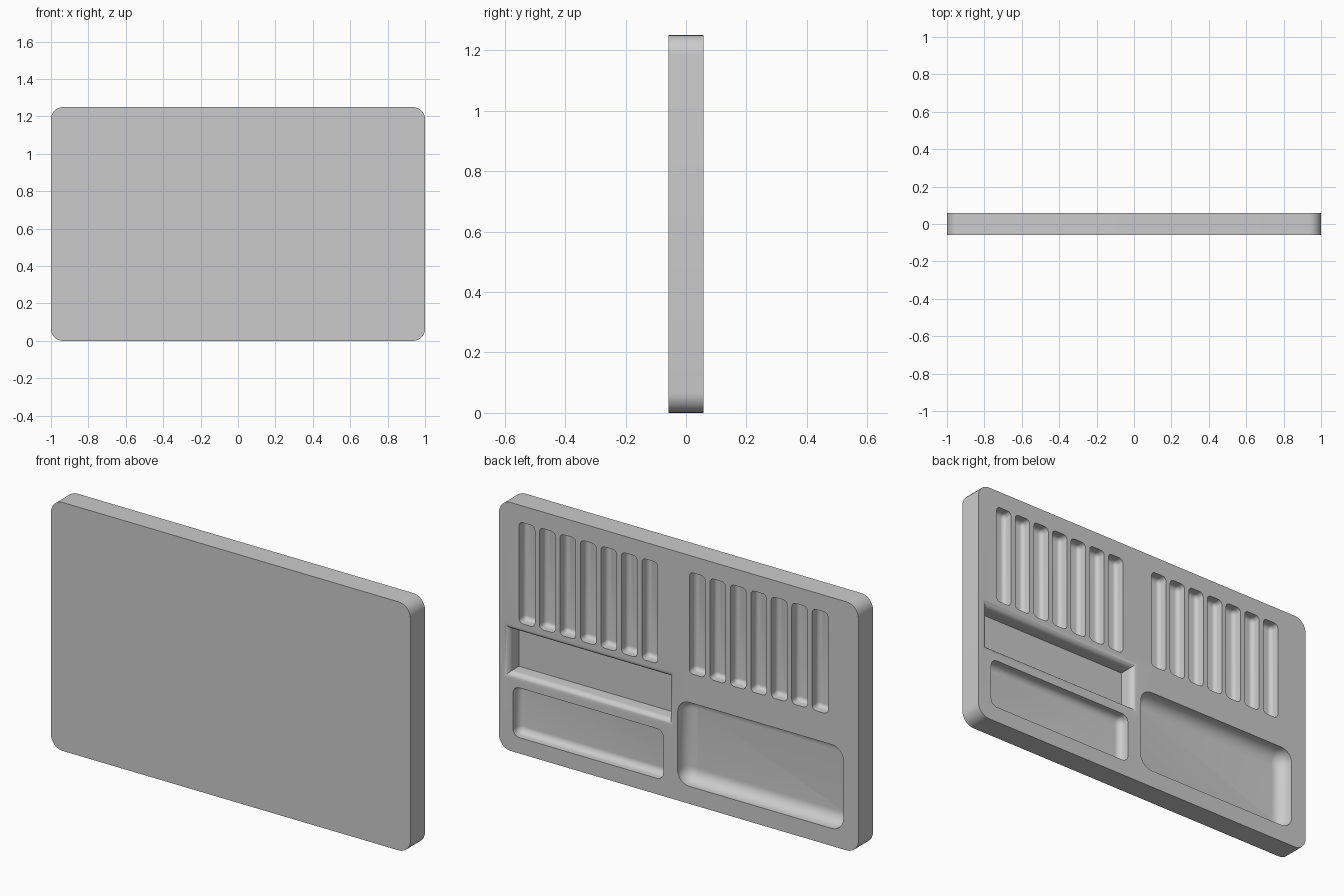
import bpy, bmesh, math

cube = bpy.data.objects.get("Cube")
if cube:
    bpy.data.objects.remove(cube)

BACK, FRONT = 0.058, -0.058
LIFT = 0.05  # how far cutters stand proud of the back

grey = bpy.data.materials.new("plain_grey")
grey.use_nodes = True
colour = (0.6, 0.6, 0.6, 1)
grey.diffuse_color = colour
grey.node_tree.nodes["Principled BSDF"].inputs["Base Color"].default_value = colour


def outline(x0, x1, z0, z1, radius, grow=0.0, steps=8):
    """Rounded rectangle in x and z, grown or shrunk; sharp when radius is 0."""
    x0, x1, z0, z1 = x0 - grow, x1 + grow, z0 - grow, z1 + grow
    r = max(radius + grow, 0.001) if radius else 0
    points = []
    for i, (cx, cz) in enumerate([(x1 - r, z1 - r), (x0 + r, z1 - r),
                                  (x0 + r, z0 + r), (x1 - r, z0 + r)]):
        for k in range(steps + 1 if r else 1):
            a = math.pi / 2 * (i + k / steps)
            points.append((cx + r * math.cos(a), cz + r * math.sin(a)))
    return points


def loft(name, box, radius, rings):
    """Solid through outlines given as (y, grow) pairs, from back to front."""
    bm = bmesh.new()
    loops = [[bm.verts.new((x, y, z)) for x, z in outline(*box, radius, grow)]
             for y, grow in rings]
    for a, b in zip(loops, loops[1:]):
        for i in range(len(a)):
            j = (i + 1) % len(a)
            bm.faces.new((a[i], a[j], b[j], b[i]))
    bm.faces.new(loops[0])
    bm.faces.new(loops[-1])
    bmesh.ops.recalc_face_normals(bm, faces=bm.faces[:])
    mesh = bpy.data.meshes.new(name)
    bm.to_mesh(mesh)
    bm.free()
    mesh.materials.append(grey)
    obj = bpy.data.objects.new(name, mesh)
    bpy.context.collection.objects.link(obj)
    return obj


def pocket(name, box, radius, depth, fillet, steps=8):
    """Cutter with a rounded edge around its floor."""
    rings = [(BACK + LIFT, 0)]
    for k in range(steps + 1):
        a = math.pi / 2 * k / steps
        rings.append((BACK - depth + fillet * (1 - math.sin(a)),
                      -fillet * (1 - math.cos(a))))
    return loft(name, box, radius, rings)


def flared_pocket(name, box, depth, fillet, steps=8):
    """Sharp-cornered cutter whose rim rolls outward into the back face."""
    rings = [(BACK + LIFT, fillet)]
    for k in range(steps + 1):
        a = math.pi / 2 * k / steps
        rings.append((BACK - fillet * (1 - math.cos(a)),
                      fillet * (1 - math.sin(a))))
    rings.append((BACK - depth, 0))
    return loft(name, box, 0, rings)


# Main slab
tray = loft("tray", (-1, 1, 0, 1.25), 0.065, [(BACK, 0), (FRONT, 0)])

# Recesses cut in the back
cutters = [
    pocket("large_pocket_cutter", (-0.916, 0.006, 0.088, 0.51), 0.065, 0.075, 0.06),
    pocket("small_pocket_cutter", (0.086, 0.922, 0.08, 0.33), 0.035, 0.055, 0.033),
    flared_pocket("long_pocket_cutter", (0.058, 0.945, 0.393, 0.607), 0.08, 0.03),
]
for start in (0.889, -0.059):
    for i in range(7):
        x = start - 0.114 * i
        cutters.append(pocket("slot_cutter", (x - 0.088, x, 0.657, 1.166),
                              0.022, 0.05, 0.02, 5))

for cutter in cutters:
    cut = tray.modifiers.new(cutter.name, "BOOLEAN")
    cut.operation = "DIFFERENCE"
    cut.solver = "EXACT"
    cut.object = cutter

# Apply the cuts and drop the cutters
bpy.context.view_layer.objects.active = tray
tray.select_set(True)
for name in [m.name for m in tray.modifiers]:
    bpy.ops.object.modifier_apply(modifier=name)
for cutter in cutters:
    bpy.data.objects.remove(cutter)

bpy.ops.object.shade_smooth_by_angle(angle=math.radians(30))
